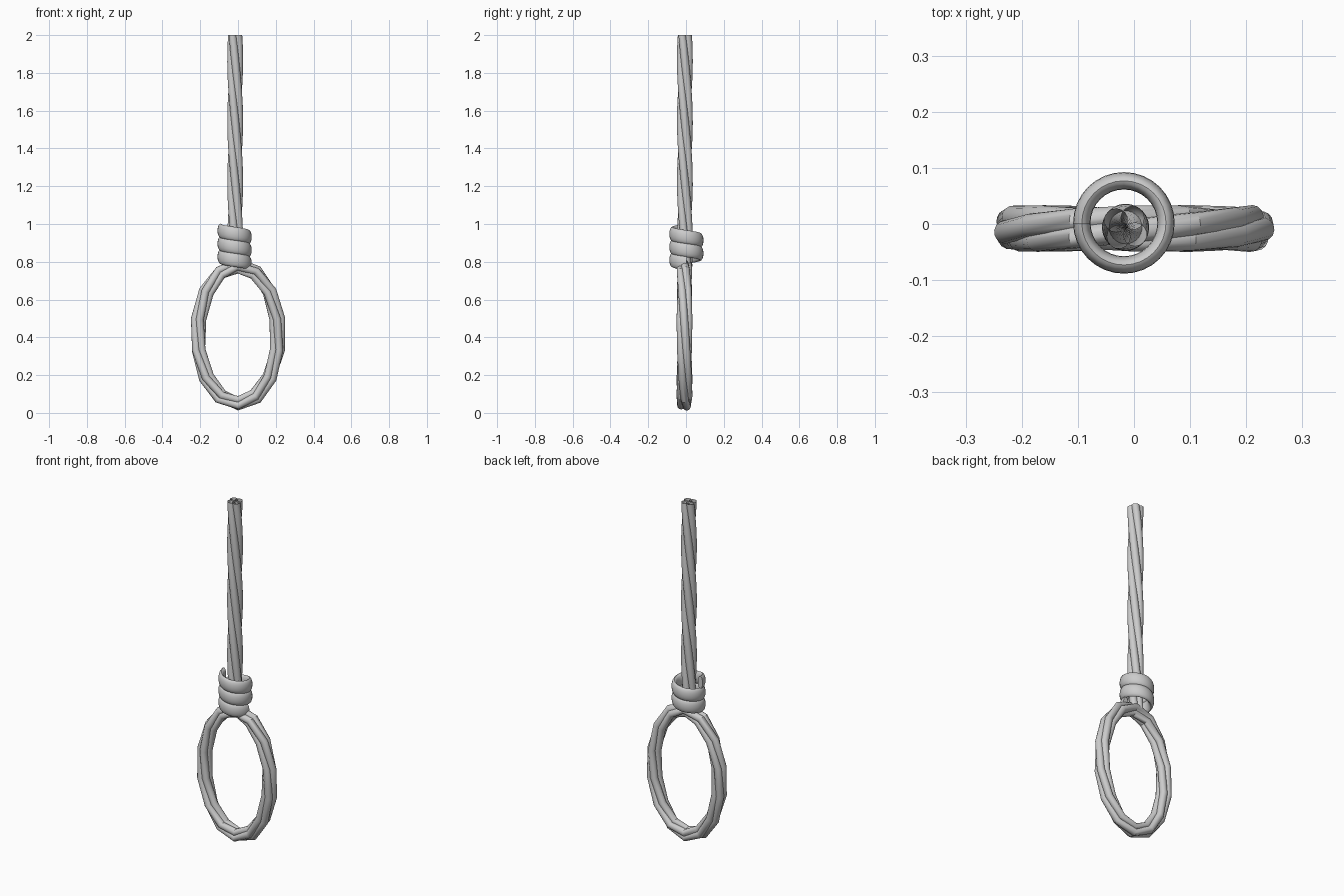
import bpy, bmesh, math
from mathutils import Vector

if "Cube" in bpy.data.objects:
    bpy.data.objects.remove(bpy.data.objects["Cube"])

TAU = 2 * math.pi
Y = Vector((0, 1, 0))
Z = Vector((0, 0, 1))


def sweep(bm, frames, ru, rv, sides, closed=False, shift=0, cap=False):
    """Skin a tube through frames (centre, u axis, v axis)."""
    rings = []
    for c, u, v in frames:
        rings.append([bm.verts.new(c + u * ru * math.cos(TAU * i / sides)
                                   + v * rv * math.sin(TAU * i / sides))
                      for i in range(sides)])
    for a, b in zip(rings, rings[1:]):
        for i in range(sides):
            j = (i + 1) % sides
            bm.faces.new((a[i], a[j], b[j], b[i]))
    if cap:
        bm.faces.new(rings[0][::-1])
        bm.faces.new(rings[-1])


def finish(bm, name):
    bmesh.ops.remove_doubles(bm, verts=bm.verts, dist=0.0005)
    me = bpy.data.meshes.new(name)
    bm.to_mesh(me)
    bm.free()
    ob = bpy.data.objects.new(name, me)
    bpy.context.collection.objects.link(ob)
    bpy.ops.object.select_all(action='DESELECT')
    ob.select_set(True)
    bpy.context.view_layer.objects.active = ob
    bpy.ops.object.shade_smooth_by_angle(angle=math.radians(40))
    return ob


def twisted_rope(name, path, turns, strands=4, offset=0.021, radius=0.021):
    """Twist several strands around a path of (centre, u, v) frames."""
    bm = bmesh.new()
    n = len(path) - 1
    for s in range(strands):
        frames = []
        for k, (c, u, v) in enumerate(path):
            a = TAU * (s / strands - turns * k / n) + 0.6
            d = u * math.cos(a) + v * math.sin(a)
            e = v * math.cos(a) - u * math.sin(a)
            frames.append((c + d * offset, d, e))
        sweep(bm, frames, radius, radius, 14)
    return finish(bm, name)


# hanging rope
steps = 26
straight = [(Vector((-0.015, -0.006, 0.78 + 1.22 * k / steps)),
             Vector((1, 0, 0)), Y) for k in range(steps + 1)]
twisted_rope("hanging_rope", straight, 0.95)

# rope loop: coarse ellipse
segs, a, b = 14, 0.214, 0.364
loop = []
for k in range(segs + 1):
    t = TAU * k / segs - math.pi / 2
    centre = Vector((a * math.cos(t), -0.008, 0.415 + b * math.sin(t)))
    out = Vector((b * math.cos(t), 0, a * math.sin(t))).normalized()
    loop.append((centre, out, Y))
twisted_rope("rope_loop", loop, 1.25)

# wrapped coil: tall oval section winding down from the left side
bm = bmesh.new()
turns, per_turn, pitch = 2.5, 32, 0.069
count = int(turns * per_turn)
coil = []
for k in range(count + 1):
    t = math.pi + TAU * k / per_turn
    d = Vector((math.cos(t), math.sin(t), 0))
    coil.append((Vector((-0.018, 0.002, 0.965 - pitch * k / per_turn)) + d * 0.075, d, -Z))
sweep(bm, coil, 0.0155, 0.037, 16, cap=True)
bmesh.ops.recalc_face_normals(bm, faces=bm.faces)
finish(bm, "wrapped_coil")
